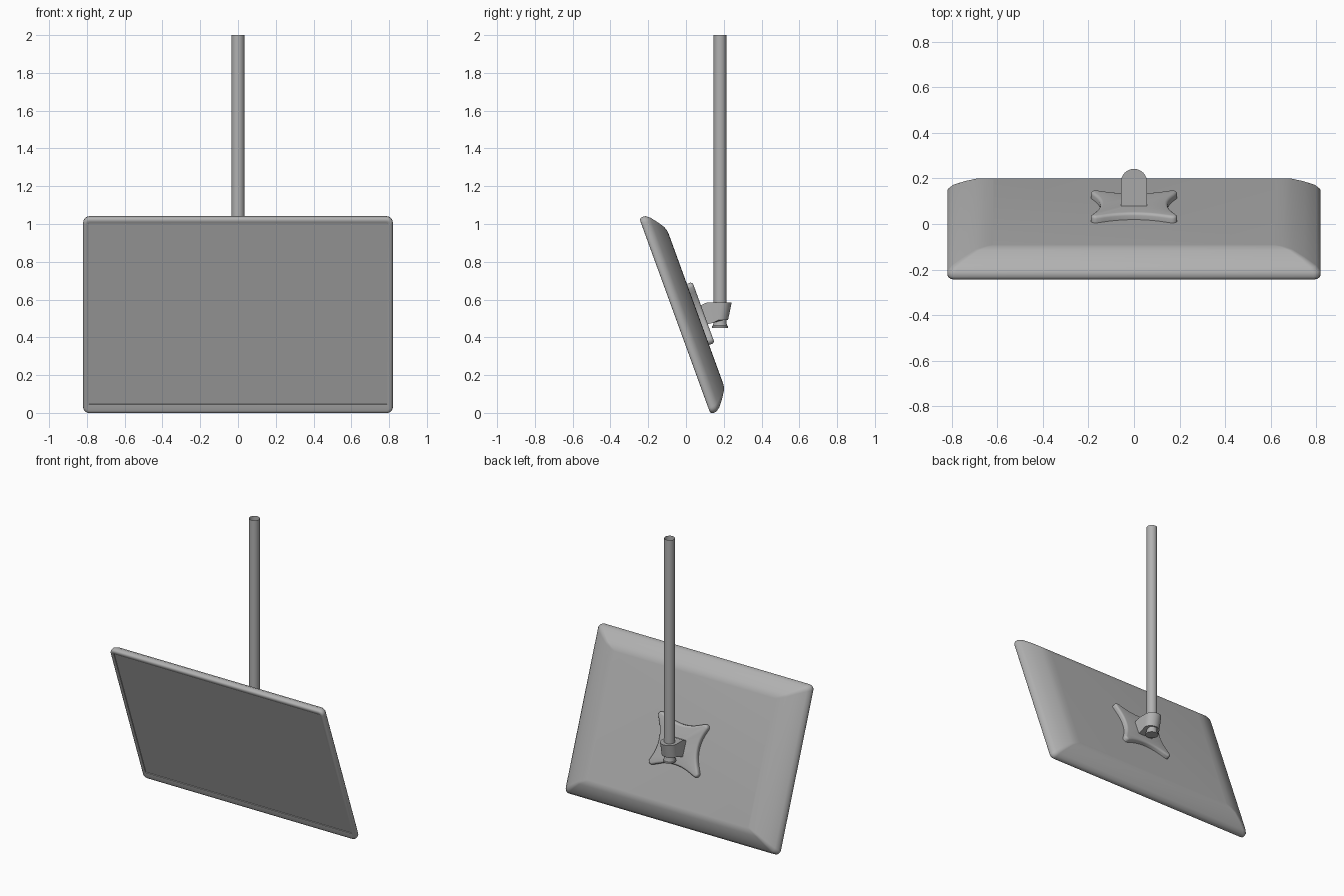
import bpy, bmesh, math
from mathutils import Vector

if "Cube" in bpy.data.objects:
    bpy.data.objects.remove(bpy.data.objects["Cube"])

TILT = math.radians(20)
UP = Vector((0, -math.sin(TILT), math.cos(TILT)))
BACK = Vector((0, math.cos(TILT), math.sin(TILT)))
GREY = bpy.data.materials.new("dark_grey")
GREY.diffuse_color = (.44, .44, .44, 1)
GREY.use_nodes = True
GREY.node_tree.nodes["Principled BSDF"].inputs["Base Color"].default_value = GREY.diffuse_color


def tilted(x, v, d):
    """Point in the tilted screen frame: across, up the panel, towards the back."""
    return Vector((x, 0, 0)) + UP * v + BACK * d


def loft(name, rings, angle=35, open_end=False):
    """Skin a stack of equal-length rings and cap the ends."""
    bm = bmesh.new()
    loops = [[bm.verts.new(p) for p in r] for r in rings]
    n = len(loops[0])
    for a, b in zip(loops, loops[1:]):
        for i in range(n):
            j = (i + 1) % n
            bm.faces.new((a[i], a[j], b[j], b[i]))
    bm.faces.new(loops[0])
    if not open_end:
        bm.faces.new(loops[-1])
    bmesh.ops.recalc_face_normals(bm, faces=bm.faces)
    mesh = bpy.data.meshes.new(name)
    bm.to_mesh(mesh)
    bm.free()
    mesh.materials.append(GREY)
    ob = bpy.data.objects.new(name, mesh)
    bpy.context.collection.objects.link(ob)
    bpy.ops.object.select_all(action='DESELECT')
    ob.select_set(True)
    bpy.context.view_layer.objects.active = ob
    bpy.ops.object.shade_smooth_by_angle(angle=math.radians(angle))
    return ob


def round_rect(hx, hv, r, cv, d, seg=5):
    pts = []
    for k, (sx, sv) in enumerate([(1, 1), (-1, 1), (-1, -1), (1, -1)]):
        for i in range(seg + 1):
            a = math.pi / 2 * (k + i / seg)
            pts.append(tilted(sx * (hx - r) + r * math.cos(a),
                              cv + sv * (hv - r) + r * math.sin(a), d))
    return pts


def circle(r, y, z, n=32):
    return [Vector((r * math.cos(2 * math.pi * i / n),
                    y + r * math.sin(2 * math.pi * i / n), z)) for i in range(n)]


# Screen housing: (side inset, top inset, depth, corner radius, shift)
profile = [(.028, .043, .129, .002, .010), (.028, .043, .124, .004, .010),
           (.018, .020, .120, .016, 0), (.009, .010, .121, .024, 0),
           (.003, .003, .126, .030, 0), (0, 0, .137, .032, 0),
           (.002, .002, .155, .032, 0),
           (.020, .017, .175, .028, 0), (.070, .052, .203, .020, 0),
           (.125, .090, .228, .014, 0), (.165, .112, .236, .010, 0),
           (.200, .130, .238, .006, 0)]
loft("screen_housing",
     [round_rect(.82 - ix, .552 - iv, r, .502 + s, d) for ix, iv, d, r, s in profile], 50)


# Mounting plate: four concave sides with rounded ears
def plate_outline(inset, d):
    hx, hv, dip, r = .19 - inset, .172 - inset, .042, .022 - inset
    corners = [(1, 1), (-1, 1), (-1, -1), (1, -1)]
    pts = []
    for k, (sx, sv) in enumerate(corners):
        for i in range(7):  # rounded ear
            a = math.pi / 2 * k + math.radians(-15 + 120 * i / 6)
            pts.append((sx * (hx - r) + r * math.cos(a),
                        sv * (hv - r) + r * math.sin(a)))
        for i in range(1, 12):  # concave side to the next ear
            t = 1 - i / 6
            bow = dip * (1 - t * t)
            if k % 2 == 0:
                pts.append((sx * t * (hx - 1.4 * r), sv * (hv - bow)))
            else:
                pts.append((sx * (hx - bow), sv * t * (hv - 1.4 * r)))
    return [tilted(x, v + .468, d) for x, v in pts]


loft("mounting_plate", [plate_outline(0, .232), plate_outline(0, .257),
                        plate_outline(.003, .264), plate_outline(.009, .268),
                        plate_outline(.014, .269)], 50)


# Pivot arm: U-shaped block, tapered downwards
def arm_outline(y0, y1, yc, r, ry, height):
    half = [(r, y0), (r, y1)] + [(r * math.cos(math.pi * i / 16),
                                  yc + ry * math.sin(math.pi * i / 16)) for i in range(17)]
    half += [(-r, y1), (-r, y0)]
    return [Vector((x, y, height(y))) for x, y in half]


loft("pivot_arm", [
    arm_outline(.074, .112, .186, .057, .056, lambda y: .585 if y > .11 else .568),
    arm_outline(.105, .140, .175, .055, .048,
                lambda y: .467 if y < .12 else (.476 if y < .15 else .493))], 30)

# Ceiling pole, open at the top
loft("ceiling_pole", [circle(.034, .18, .57), circle(.034, .18, 2.0)], open_end=True)

# Pole end collar under the arm
loft("pole_collar", [circle(r, .18, z) for r, z in
                     [(.034, .52), (.034, .475), (.038, .462), (.042, .460), (.042, .450)]])
